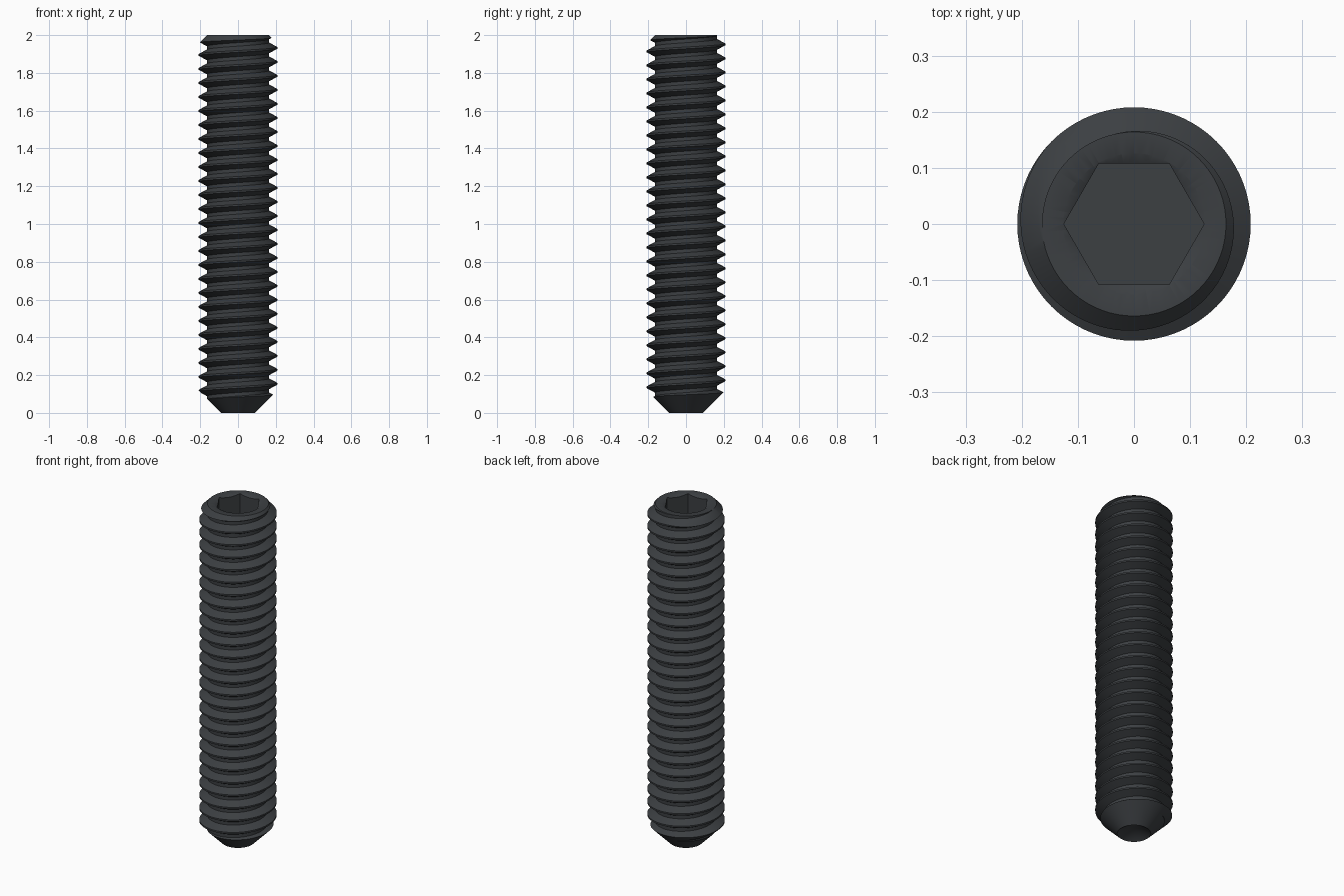
import bpy, bmesh, math

if "Cube" in bpy.data.objects:
    bpy.data.objects.remove(bpy.data.objects["Cube"])

R, ROOT, PITCH, SEG, LEN = 0.208, 0.164, 0.0741, 72, 2.0
CREST_Z = 0.154                      # height of a crest on the +x side


def add_object(name, bm):
    bmesh.ops.recalc_face_normals(bm, faces=bm.faces)
    me = bpy.data.meshes.new(name)
    bm.to_mesh(me)
    bm.free()
    ob = bpy.data.objects.new(name, me)
    bpy.context.collection.objects.link(ob)
    return ob


def lathe(name, profile, n=SEG):
    """Closed solid of revolution; profile runs axis to axis as (r, z)."""
    bm = bmesh.new()
    rings = []
    for r, z in profile:
        if r == 0:
            rings.append([bm.verts.new((0, 0, z))] * n)
        else:
            rings.append([bm.verts.new((r * math.cos(2 * math.pi * j / n),
                                        r * math.sin(2 * math.pi * j / n), z)) for j in range(n)])
    for a, b in zip(rings, rings[1:]):
        for j in range(n):
            k = (j + 1) % n
            bm.faces.new(list(dict.fromkeys((a[j], a[k], b[k], b[j]))))
    return add_object(name, bm)


def boolean(ob, tool, operation):
    mod = ob.modifiers.new(operation, 'BOOLEAN')
    mod.object, mod.operation, mod.solver = tool, operation, 'EXACT'
    bpy.context.view_layer.objects.active = ob
    bpy.ops.object.modifier_apply(modifier=mod.name)
    bpy.data.objects.remove(tool)


# Threaded rod: helical rows, one turn joins the next a pitch higher
section = [(ROOT, -3 / 8), (R, -1 / 16), (R, 1 / 16), (ROOT, 3 / 8)]
rows = [(r, CREST_Z + (t + f) * PITCH) for t in range(-5, 29) for r, f in section]
bm = bmesh.new()
cols = []
for j in range(SEG):
    a = 2 * math.pi * j / SEG
    cols.append([bm.verts.new((r * math.cos(a), r * math.sin(a), z + PITCH * j / SEG)) for r, z in rows])
for j in range(SEG):
    a, b = cols[j], cols[(j + 1) % SEG]
    s = len(section) if j == SEG - 1 else 0
    for i in range(len(rows) - 1 - s):
        bm.faces.new((a[i], b[i + s], b[i + s + 1], a[i + 1]))
bmesh.ops.holes_fill(bm, edges=[e for e in bm.edges if e.is_boundary], sides=0)
screw = add_object("set_screw", bm)

# Outer envelope: cup point, bevelled tip and bevelled top
envelope = lathe("envelope", [(0, 0.055), (0.09, 0), (0.25, 0.16), (0.25, LEN - 0.086), (0.164, LEN), (0, LEN)])
boolean(screw, envelope, 'INTERSECT')

# Hex socket with a countersunk mouth
hexagon = lathe("hex_cutter", [(0, LEN - 0.22), (0.125, LEN - 0.22), (0.125, LEN + 0.1), (0, LEN + 0.1)], 6)
boolean(screw, hexagon, 'DIFFERENCE')
mouth = lathe("mouth_cutter", [(0, LEN - 0.072), (0.126, LEN), (0.126, LEN + 0.1), (0, LEN + 0.1)])
boolean(screw, mouth, 'DIFFERENCE')

# Black oxide finish and shading
mat = bpy.data.materials.new("black_oxide")
mat.diffuse_color = (0.045, 0.05, 0.055, 1)
mat.use_nodes = True
mat.node_tree.nodes["Principled BSDF"].inputs["Base Color"].default_value = mat.diffuse_color
screw.data.materials.clear()
screw.data.materials.append(mat)
screw.select_set(True)
bpy.context.view_layer.objects.active = screw
bpy.ops.object.shade_smooth_by_angle(angle=math.radians(30))
